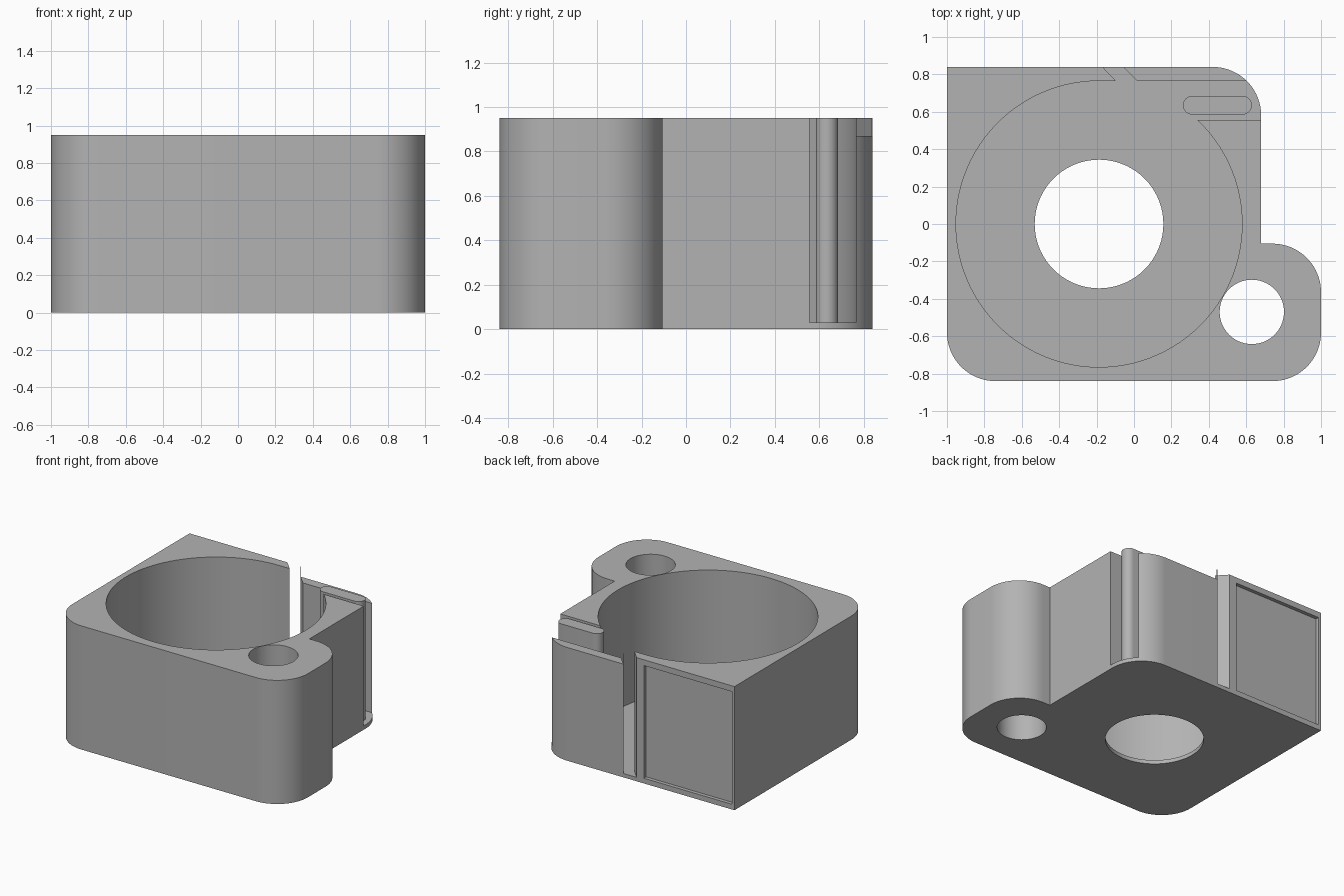
import bpy, bmesh, math

if "Cube" in bpy.data.objects:
    bpy.data.objects.remove(bpy.data.objects["Cube"], do_unlink=True)

HEIGHT, FLOOR = 0.95, 0.03
CORNER = 0.26            # outer corner radius
CX, BORE = -0.187, 0.765  # main bore

grey = bpy.data.materials.new("plain grey")
grey.use_nodes = True
grey.diffuse_color = (0.45, 0.45, 0.45, 1)
grey.node_tree.nodes["Principled BSDF"].inputs["Base Color"].default_value = (0.45, 0.45, 0.45, 1)


def arc(cx, cy, r, start, end, steps=20):
    """Points on an arc, angles in degrees."""
    angles = [math.radians(start + (end - start) * i / steps) for i in range(steps + 1)]
    return [(cx + r * math.cos(a), cy + r * math.sin(a)) for a in angles]


def circle(cx, cy, r, steps=72):
    return arc(cx, cy, r, 0, 360, steps)[:-1]


def rect(x0, x1, y0, y1):
    return [(x0, y0), (x1, y0), (x1, y1), (x0, y1)]


def prism(name, outline, z0, z1):
    """Extrude a flat outline between two heights."""
    bm = bmesh.new()
    face = bm.faces.new([bm.verts.new((x, y, z0)) for x, y in outline])
    top = bmesh.ops.extrude_face_region(bm, geom=[face])["geom"]
    bmesh.ops.translate(bm, vec=(0, 0, z1 - z0),
                        verts=[v for v in top if isinstance(v, bmesh.types.BMVert)])
    bmesh.ops.recalc_face_normals(bm, faces=bm.faces)
    mesh = bpy.data.meshes.new(name)
    bm.to_mesh(mesh)
    bm.free()
    mesh.materials.append(grey)
    obj = bpy.data.objects.new(name, mesh)
    bpy.context.collection.objects.link(obj)
    return obj


def select_only(obj):
    bpy.ops.object.select_all(action="DESELECT")
    obj.select_set(True)
    bpy.context.view_layer.objects.active = obj


def cut(body, name, outline, z0, z1):
    """Subtract a prism from the body."""
    cutter = prism(name, outline, z0, z1)
    cutter.hide_render = True
    mod = body.modifiers.new(name, "BOOLEAN")
    mod.operation, mod.solver, mod.object = "DIFFERENCE", "EXACT", cutter
    select_only(body)
    bpy.ops.object.modifier_apply(modifier=mod.name)
    bpy.data.objects.remove(cutter, do_unlink=True)


# Housing block with side lug and one square corner
outline = [(-1, 0.84)]
outline += arc(-0.74, -0.58, CORNER, 180, 270)
outline += arc(0.74, -0.58, CORNER, 270, 360)
outline += arc(0.74, -0.365, CORNER, 0, 90)
outline += [(0.68, -0.105)]
outline += arc(0.42, 0.58, CORNER, 0, 90)
housing = prism("housing", outline, 0, HEIGHT)

# Main bore joined to the side channel
channel_y = 0.555
meet = math.degrees(math.asin(channel_y / BORE))
bore = arc(CX, 0, BORE, 90, 360 + meet, 90) + [(1.2, channel_y), (1.2, BORE)]
cut(housing, "bore_cutter", bore, FLOOR, 1.2)

# Floor opening and lug hole
cut(housing, "floor_hole_cutter", circle(CX, 0, 0.344), -0.2, 0.2)
cut(housing, "lug_hole_cutter", circle(0.63, -0.47, 0.172), -0.2, 1.2)

# Slanted slot through the back wall
slot = [(-0.235, 0.91), (-0.035, 0.70), (0.08, 0.70), (-0.125, 0.91)]
cut(housing, "slot_cutter", slot, FLOOR, 1.2)

# Lowered top of the back strip, and the recessed back panel
cut(housing, "strip_cutter", rect(-0.052, 1.2, 0.72, 1.2), 0.87, 1.2)
cut(housing, "panel_cutter", rect(-0.98, -0.23, 0.812, 1.2), 0.04, 0.905)

# Upright rounded fin standing in the channel
fin = arc(0.58, 0.635, 0.05, -90, 90, 16) + arc(0.312, 0.635, 0.05, 90, 270, 16)
channel_fin = prism("channel_fin", fin, FLOOR - 0.01, HEIGHT)

for part in (housing, channel_fin):
    select_only(part)
    bpy.ops.object.shade_smooth_by_angle(angle=math.radians(30))
